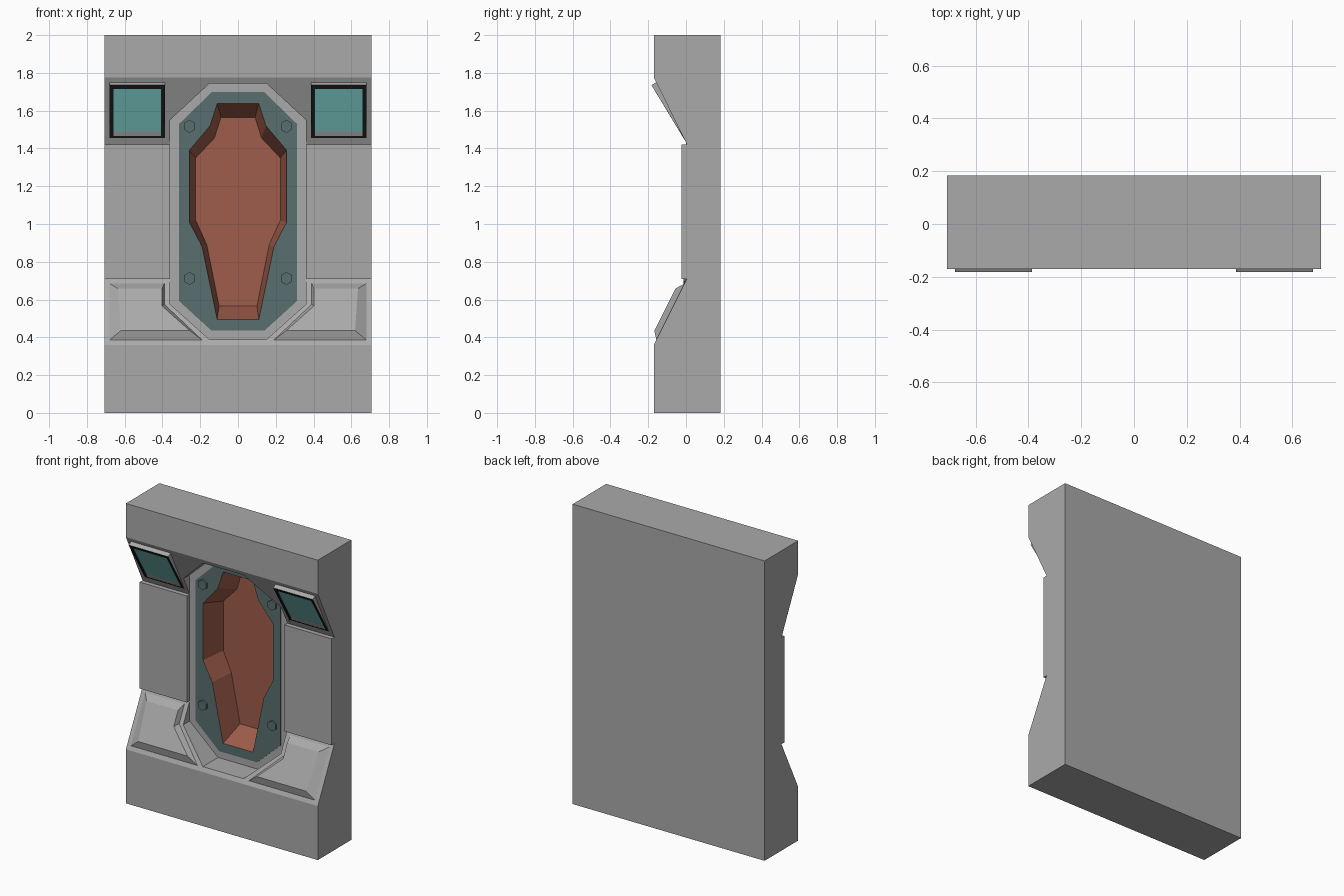
import bpy, bmesh
from math import sin, cos, pi

if "Cube" in bpy.data.objects:
    bpy.data.objects.remove(bpy.data.objects["Cube"], do_unlink=True)


def material(name, rgb):
    m = bpy.data.materials.new(name)
    m.use_nodes = True
    m.diffuse_color = (*rgb, 1)
    m.node_tree.nodes["Principled BSDF"].inputs["Base Color"].default_value = (*rgb, 1)
    return m


GREY = material("wall grey", (0.4, 0.4, 0.4))
TEAL = material("dark teal", (0.1, 0.158, 0.158))
RED = material("rust red", (0.344, 0.11, 0.07))
BLACK = material("bezel black", (0.012, 0.012, 0.012))
GLASS = material("screen teal", (0.24, 0.7, 0.68))


def loft(name, loops, mats, bands=None, cap=0):
    """Closed solid through loops of equal length; bands and cap pick materials."""
    bm = bmesh.new()
    rows = [[bm.verts.new(p) for p in loop] for loop in loops]
    n = len(rows[0])
    bm.faces.new(rows[0])
    for k in range(len(rows) - 1):
        for i in range(n):
            j = (i + 1) % n
            f = bm.faces.new((rows[k][i], rows[k][j], rows[k + 1][j], rows[k + 1][i]))
            f.material_index = bands[k] if bands else 0
    bm.faces.new(rows[-1]).material_index = cap
    bmesh.ops.recalc_face_normals(bm, faces=bm.faces)
    me = bpy.data.meshes.new(name)
    bm.to_mesh(me)
    bm.free()
    for m in mats:
        me.materials.append(m)
    ob = bpy.data.objects.new(name, me)
    bpy.context.collection.objects.link(ob)
    return ob


def mirrored(half, y):
    """Left-right symmetric outline at depth y from its right half, top to bottom."""
    return [(x, y, z) for x, z in half] + [(-x, y, z) for x, z in reversed(half)]


def cut(target, cutter):
    mod = target.modifiers.new("cut", 'BOOLEAN')
    mod.operation, mod.solver, mod.object = 'DIFFERENCE', 'EXACT', cutter
    mod.material_mode = 'TRANSFER'
    with bpy.context.temp_override(object=target, active_object=target,
                                   selected_objects=[target]):
        bpy.ops.object.modifier_apply(modifier=mod.name)


def lower_slope(z):
    return -0.17 + 0.5 * (z - 0.36)


def upper_slope(z):
    return 0.005 - 0.493 * (z - 1.42)


# Wall block: side profile swept across the width
profile = [(0.183, 0), (-0.17, 0), (-0.17, 0.36), (0.005, 0.71), (-0.025, 0.71),
           (-0.025, 1.42), (0.005, 1.42), (-0.17, 1.775), (-0.17, 2), (0.183, 2)]
wall = loft("wall_block", [[(x, y, z) for y, z in profile] for x in (-0.708, 0.708)], [GREY])

# Octagonal recess and its teal backing plate
recess = [(0.15, 1.745), (0.36, 1.55), (0.36, 0.575), (0.15, 0.388)]
plate_edge = [(0.137, 1.7), (0.312, 1.53), (0.312, 0.592), (0.14, 0.435)]
recess_cutter = loft("recess_cutter", [mirrored(recess, y) for y in (-0.3, 0.005)], [GREY])
plate = loft("backing_plate", [mirrored(plate_edge, y) for y in (0.0, 0.012)], [TEAL])

# Tapered alcove sunk through the plate into the wall
mouth = [(0.11, 1.638), (0.148, 1.52), (0.258, 1.39), (0.258, 1.01), (0.19, 0.88), (0.11, 0.495)]
floor = [(0.09, 1.565), (0.125, 1.455), (0.224, 1.35), (0.224, 1.02), (0.165, 0.89), (0.1, 0.565)]
alcove_cutter = loft("alcove_cutter", [mirrored(mouth, -0.01), mirrored(mouth, 0.0),
                                       mirrored(floor, 0.165)], [RED])
cut(wall, recess_cutter)
cut(wall, alcove_cutter)
cut(plate, alcove_cutter)
for helper in (recess_cutter, alcove_cutter):
    bpy.data.objects.remove(helper, do_unlink=True)

# Outlines of the console pads and the screens, model left side
pad_base = [(0.68, 0.685), (0.39, 0.685), (0.39, 0.575), (0.19, 0.386), (0.68, 0.386)]
pad_top = [(0.635, 0.658), (0.403, 0.658), (0.403, 0.567), (0.255, 0.435), (0.62, 0.435)]


def rectangle(x0, x1, z0, z1, depth):
    return [(x, depth(z), z) for x, z in ((x0, z0), (x1, z0), (x1, z1), (x0, z1))]


def screen_face(z):
    return -0.006 - 0.61 * (z - 1.445)


for side, label in ((1, "left"), (-1, "right")):
    def flip(loop):
        return [(side * x, y, z) for x, y, z in loop]

    # Raised sloping pad with bevelled rim
    loft("console_pad_" + label,
         [flip([(x, lower_slope(z) + 0.01, z) for x, z in pad_base]),
          flip([(x, lower_slope(z), z) for x, z in pad_base]),
          flip([(x, lower_slope(z) - 0.035, z) for x, z in pad_top])], [GREY])

    # Tilted screen: housing, black bezel, glass
    loft("screen_" + label,
         [flip(rectangle(0.387, 0.679, 1.443, 1.75, lambda z: upper_slope(z) + 0.02)),
          flip(rectangle(0.387, 0.679, 1.443, 1.75, upper_slope)),
          flip(rectangle(0.387, 0.679, 1.445, 1.735, screen_face)),
          flip(rectangle(0.407, 0.659, 1.465, 1.715, screen_face)),
          flip(rectangle(0.407, 0.659, 1.465, 1.715, lambda z: screen_face(z) + 0.004))],
         [GREY, BLACK, GLASS], [0, 0, 1, 1], 2)

    # Hexagonal bolts on the plate
    for z, row in ((1.517, "upper"), (0.712, "lower")):
        loft("bolt_%s_%s" % (row, label),
             [[(side * 0.256 + 0.034 * sin(k * pi / 3), y, z + 0.034 * cos(k * pi / 3))
               for k in range(6)] for y in (0.005, -0.012)], [TEAL])
